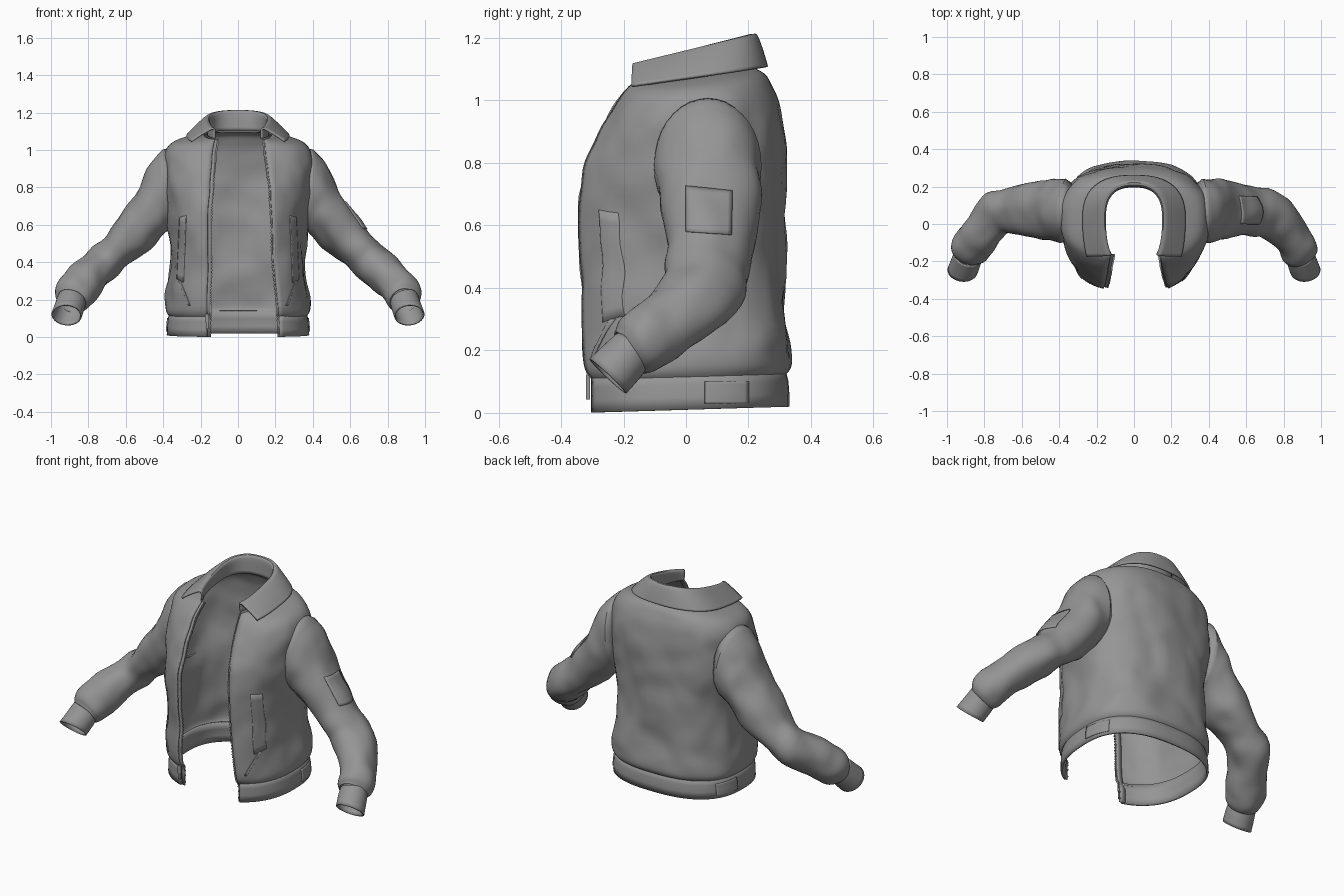
import bpy, bmesh, math
from mathutils import Vector, noise
from mathutils.bvhtree import BVHTree

cube = bpy.data.objects.get("Cube")
if cube:
    bpy.data.objects.remove(cube)

cloth = bpy.data.materials.new("grey_cloth")
cloth.use_nodes = True
GREY = (0.3, 0.3, 0.3, 1)
cloth.diffuse_color = GREY
cloth.node_tree.nodes["Principled BSDF"].inputs["Base Color"].default_value = GREY
parts = []


def finish(name, bm, thickness=0.0):
    mesh = bpy.data.meshes.new(name)
    bm.to_mesh(mesh)
    bm.free()
    obj = bpy.data.objects.new(name, mesh)
    bpy.context.collection.objects.link(obj)
    mesh.materials.append(cloth)
    if thickness:
        mod = obj.modifiers.new("thickness", "SOLIDIFY")
        mod.thickness, mod.offset = thickness, 0
    parts.append(obj)
    return obj


def loft(name, rows, closed=False, thickness=0.01):
    """Skin a list of equal-length point rows; returns a search tree of the skin."""
    bm = bmesh.new()
    grid = [[bm.verts.new(p) for p in row] for row in rows]
    n = len(rows[0])
    for low, high in zip(grid, grid[1:]):
        for i in range(n if closed else n - 1):
            j = (i + 1) % n
            bm.faces.new((low[i], low[j], high[j], high[i]))
    bmesh.ops.recalc_face_normals(bm, faces=bm.faces)
    tree = BVHTree.FromBMesh(bm)
    finish(name, bm, thickness)
    return tree


def blend(keys, steps):
    """Smoothly interpolate rows of numbers."""
    out = []
    for k in range(len(keys) - 1):
        four = [keys[max(0, min(len(keys) - 1, k + d))] for d in (-1, 0, 1, 2)]
        for s in range(steps):
            t = s / steps
            out.append([b + 0.5 * t * (c - a + t * (2*a - 5*b + 4*c - d + t * (3*(b - c) + d - a)))
                        for a, b, c, d in zip(*four)])
    return out + [list(keys[-1])]


def section(a, right, left, front, back, height, n=72, power=2.5):
    """Open U-shaped section; height is a function of y."""
    mid, e = 0.03, 2 / power
    t0 = math.asin(min(0.99, right / a) ** (power / 2))
    t1 = 2 * math.pi - math.asin(min(0.99, left / a) ** (power / 2))
    row = []
    for i in range(n + 1):
        t = t0 + (t1 - t0) * i / n
        s, c = math.sin(t), math.cos(t)
        if c > 0:
            edge = math.cos(t0 if t < math.pi else t1) ** e
            y = mid - (mid - front) / edge * c ** e
        else:
            y = mid + (back - mid) * (-c) ** e
        row.append(Vector((math.copysign(abs(s) ** e, s) * a, y, height(y))))
    return row


def crease(p, centre, amount):
    """Push a point in or out for soft cloth folds."""
    d = (p - centre).normalized()
    q = Vector((p.x * 5, p.y * 5, p.z * 4))
    return p + d * amount * (noise.noise(q) + 0.5 * noise.noise(q * 2.3))


# Body: height, half width, +x edge, -x edge, front y, back y, slope
body_keys = [
    (0.115, 0.365, 0.215, 0.165, -0.295, 0.315, 0.03),
    (0.15, 0.38, 0.215, 0.165, -0.318, 0.332, 0.02),
    (0.25, 0.372, 0.205, 0.165, -0.328, 0.322, 0),
    (0.42, 0.355, 0.19, 0.162, -0.333, 0.308, 0),
    (0.60, 0.362, 0.18, 0.158, -0.332, 0.308, 0),
    (0.75, 0.385, 0.17, 0.152, -0.318, 0.314, 0),
    (0.88, 0.395, 0.16, 0.145, -0.28, 0.31, 0),
    (0.97, 0.39, 0.152, 0.138, -0.238, 0.295, 0.03),
    (1.025, 0.36, 0.147, 0.132, -0.205, 0.272, 0.06),
    (1.055, 0.29, 0.143, 0.128, -0.185, 0.25, 0.1),
    (1.075, 0.18, 0.14, 0.125, -0.168, 0.21, 0.13)]
body_rows = []
for z, a, r, l, f, b, slope in blend(body_keys, 5):
    fade = max(0, min(1, (z - 0.13) * 10, (1.05 - z) * 8))
    row = section(a, r, l, f, b, lambda y: z + slope * y)
    body_rows.append([crease(p, Vector((0, 0.03, p.z)), 0.02 * fade) for p in row])
body = loft("jacket_body", body_rows)

# Waistband
band_rows = [section(a, 0.22, 0.165, -0.298, b, lambda y: z + 0.03 * y)
             for z, a, b in [(0.01, 0.375, 0.325), (0.05, 0.374, 0.325),
                             (0.09, 0.37, 0.322), (0.13, 0.362, 0.312)]]
band = loft("waistband", band_rows, thickness=0.012)

# Collar: stand, rolled fold and fall
collar = [(0.16, 0.125, -0.16, 0.2, 1.06, 0.12),
          (0.155, 0.125, -0.166, 0.205, 1.105, 0.245),
          (0.165, 0.132, -0.17, 0.216, 1.113, 0.245),
          (0.18, 0.147, -0.17, 0.226, 1.11, 0.235),
          (0.23, 0.20, -0.172, 0.244, 1.08, 0.18),
          (0.272, 0.25, -0.174, 0.258, 1.047, 0.14)]
loft("collar", [section(a, e, e, f, b, lambda y: z + slope * (y + 0.17))
                for a, e, f, b, z, slope in blend(collar, 4)], thickness=0.01)


def tube(name, keys, steps, side, fold, root=None, n=36):
    """Tube through sections given by a lower point, an upper point and a half depth."""
    rows = blend(keys, steps)
    mids = [(Vector(r[:3]) + Vector(r[3:6])) / 2 for r in rows]
    rings = []
    for k, r in enumerate(rows):
        u = (Vector(r[3:6]) - Vector(r[:3])) / 2
        along = mids[min(k + 1, len(mids) - 1)] - mids[max(k - 1, 0)]
        v = along.cross(u).normalized() * r[6]
        ring = []
        for i in range(n):
            t = 2 * math.pi * i / n
            p = mids[k] + u * math.cos(t) + v * math.sin(t)
            p.x *= side
            if root and k == 0:
                p = root.find_nearest(p)[0]
            else:
                p = crease(p, Vector((mids[k].x * side, *mids[k].yz)), fold * min(1, k / 6))
            ring.append(p)
        rings.append(ring)
    return loft(name, rings, True, 0.008)


# Sleeves and cuffs
sleeve_keys = [
    (0.36, 0.07, 0.58, 0.39, 0.07, 1.01, 0.17),
    (0.39, 0.07, 0.57, 0.485, 0.08, 0.90, 0.16),
    (0.47, 0.065, 0.475, 0.565, 0.085, 0.725, 0.145),
    (0.575, 0.065, 0.395, 0.68, 0.085, 0.565, 0.132),
    (0.67, 0.045, 0.31, 0.785, 0.045, 0.46, 0.122),
    (0.755, -0.07, 0.225, 0.915, -0.06, 0.345, 0.108),
    (0.795, -0.15, 0.175, 0.965, -0.14, 0.265, 0.095),
    (0.82, -0.18, 0.165, 0.95, -0.18, 0.22, 0.07)]
cuff_keys = [(0.82, -0.17, 0.18, 0.955, -0.17, 0.23, 0.068),
             (0.825, -0.20, 0.15, 0.97, -0.20, 0.19, 0.074),
             (0.84, -0.25, 0.11, 0.993, -0.25, 0.125, 0.077)]
sleeves = {}
for side, label in ((1, "left"), (-1, "right")):
    sleeves[side] = tube(label + "_sleeve", sleeve_keys, 6, side, 0.022, body)
    tube(label + "_cuff", cuff_keys, 3, side, 0)


def plate(name, tree, corners, axis, n=10, lift=0.007):
    """Thin patch draped on a surface; corners are 2D, seen along the axis."""
    c = [Vector(p) for p in corners]
    rows = []
    for i in range(n + 1):
        row = []
        for j in range(n + 1):
            q = c[0].lerp(c[1], j / n).lerp(c[3].lerp(c[2], j / n), i / n)
            start = Vector((q.x, -2, q.y)) if axis.y else Vector((-2 * axis.x, q.x, q.y))
            hit = tree.ray_cast(start, axis)[0]
            if hit is None:
                return
            row.append(hit - axis * lift)
        rows.append(row)
    loft(name, rows, thickness=0.008)


# Sleeve pocket, welt pockets and waist tabs
plate("sleeve_pocket", sleeves[1],
      [(0.0, 0.58), (0.145, 0.57), (0.148, 0.71), (0.0, 0.725)], Vector((-1, 0, 0)))
for side, label in ((1, "left"), (-1, "right")):
    plate(label + "_pocket_welt", body,
          [(side * x, z) for x, z in ((0.29, 0.29), (0.325, 0.31), (0.31, 0.64), (0.275, 0.65))],
          Vector((0, 1, 0)))
    plate(label + "_pocket_edge", body,
          [(side * x, z) for x, z in ((0.255, 0.17), (0.265, 0.17), (0.315, 0.3), (0.305, 0.3))],
          Vector((0, 1, 0)))
    plate(label + "_waist_tab", band,
          [(0.06, 0.03), (0.2, 0.03), (0.2, 0.1), (0.06, 0.1)], Vector((-side, 0, 0)))

# Zip tapes along both front edges, with a row of teeth on each
for index, side, label in ((0, 1, "left"), (-1, -1, "right")):
    edge = [band_rows[0][index], band_rows[2][index]] + [r[index] for r in body_rows[2:]]
    edge = [p + Vector((0, 0.004, 0)) for p in edge]
    width = 0.008 if side > 0 else 0.02
    loft(label + "_zip_tape", [[p + Vector((side * 0.015, 0.006, 0)),
                                p - Vector((side * width, 0, 0))] for p in edge], thickness=0.006)
    bm = bmesh.new()
    for p, q in zip(edge, edge[1:]):
        for t in (0.25, 0.75):
            made = bmesh.ops.create_cube(bm, size=0.008)["verts"]
            bmesh.ops.translate(bm, verts=made, vec=p.lerp(q, t) - Vector((side * width, 0, 0)))
    finish(label + "_zip_teeth", bm)

# Zip slider and pull
bm = bmesh.new()
for size, z in ((0.022, 0.1), (0.014, 0.065)):
    made = bmesh.ops.create_cube(bm, size=1)["verts"]
    bmesh.ops.scale(bm, verts=made, vec=(size, 0.012, 0.045))
    bmesh.ops.translate(bm, verts=made, vec=(-0.165, -0.314, z))
finish("zip_pull", bm)

# Smooth shading with crisp edges
bpy.ops.object.select_all(action="DESELECT")
for obj in parts:
    obj.select_set(True)
bpy.context.view_layer.objects.active = parts[0]
bpy.ops.object.shade_smooth_by_angle(angle=math.radians(40))
